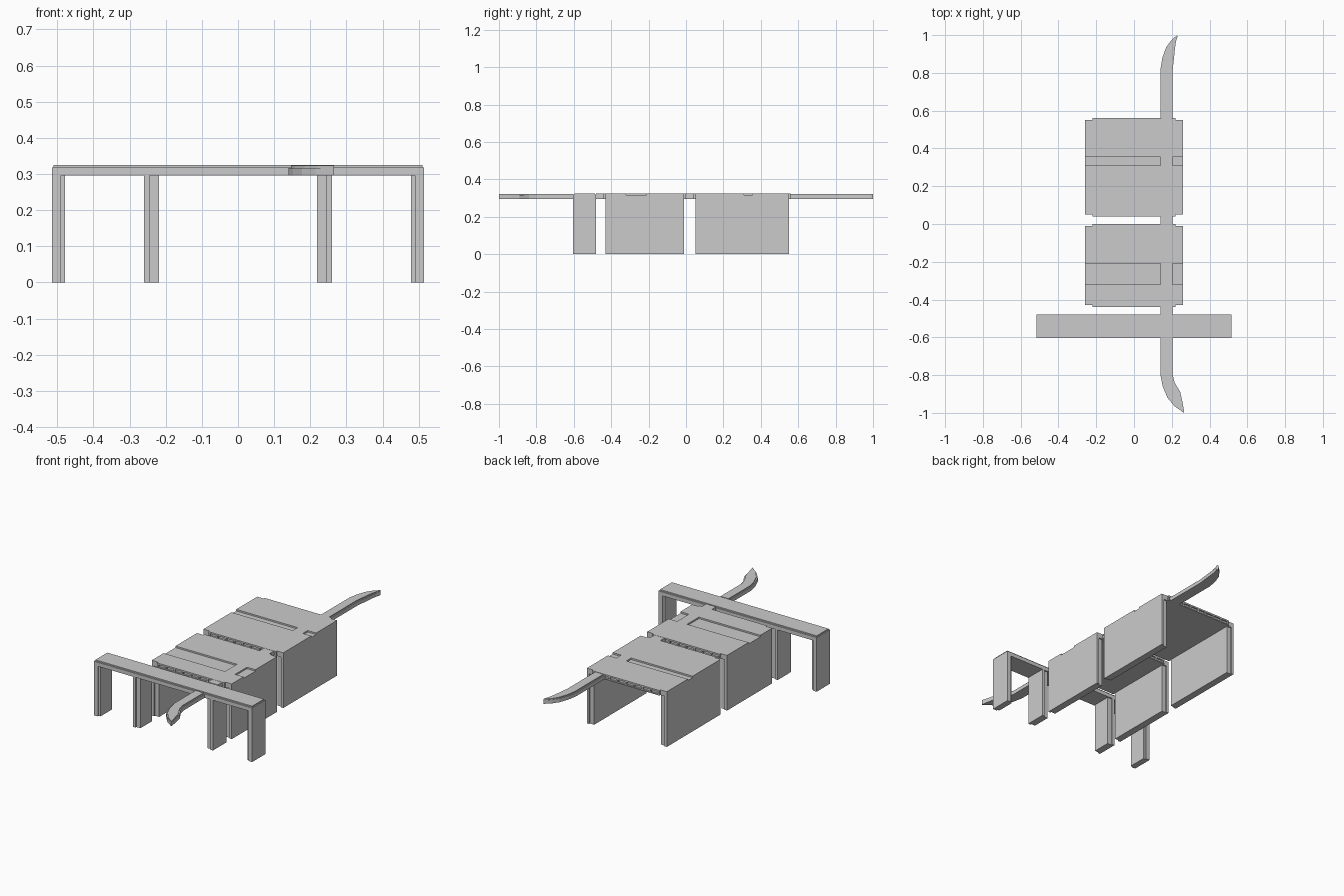
import bpy

if "Cube" in bpy.data.objects:
    bpy.data.objects.remove(bpy.data.objects["Cube"])

DECK_LOW, STEP, TOP = 0.295, 0.316, 0.325
STRIP = (0.14, 0.205)


def prism(name, outline, z0, z1):
    n = len(outline)
    verts = [(x, y, z0) for x, y in outline] + [(x, y, z1) for x, y in outline]
    faces = [tuple(range(n))[::-1], tuple(range(n, 2 * n))]
    faces += [(i, (i + 1) % n, n + (i + 1) % n, n + i) for i in range(n)]
    mesh = bpy.data.meshes.new(name)
    mesh.from_pydata(verts, [], faces)
    ob = bpy.data.objects.new(name, mesh)
    bpy.context.collection.objects.link(ob)
    return ob


def box(name, x0, x1, y0, y1, z0, z1):
    x0, x1 = sorted((x0, x1))
    return prism(name, [(x0, y0), (x1, y0), (x1, y1), (x0, y1)], z0, z1)


def platform(name, y0, y1, g0, g1):
    # Deck base, with raised panels leaving a shallow cross channel g0..g1
    box(name + "_deck", -0.26, 0.26, y0, y1, DECK_LOW, STEP)
    box(name + "_front_panel", -0.26, 0.26, y0, g0, STEP, TOP)
    box(name + "_back_panel", -0.26, 0.26, g1, y1, STEP, TOP)
    box(name + "_channel_divider", *STRIP, g0, g1, STEP, TOP)
    # Side walls with a slightly set back inner layer
    for s, side in ((-1, "left"), (1, "right")):
        box(f"{name}_{side}_wall", s * 0.245, s * 0.26, y0, y1, 0, DECK_LOW)
        box(f"{name}_{side}_wall_core", s * 0.218, s * 0.245, y0 + 0.008, y1 - 0.008, 0, DECK_LOW)
    # Edge beams: overhanging rim, bottom rail and small ribs between
    for edge, d, side in ((y0, -1, "front"), (y1, 1, "back")):
        a, b = sorted((edge, edge + d * 0.01))
        box(f"{name}_{side}_rim", -0.22, 0.22, a, b, STEP, TOP)
        box(f"{name}_{side}_rail", -0.22, 0.22, a, b, DECK_LOW, 0.301)
        for i in range(9):
            x = -0.215 + i * 0.05375
            box(f"{name}_{side}_rib", x - 0.004, x + 0.004, a, b, 0.301, STEP)


platform("large_platform", 0.05, 0.55, 0.31, 0.355)
platform("small_platform", -0.43, -0.01, -0.32, -0.21)

# Cross bridge: stepped beam on four legs
box("bridge_beam", -0.515, 0.515, -0.604, -0.48, DECK_LOW, 0.318)
box("bridge_top", -0.51, 0.51, -0.597, -0.487, 0.318, TOP)
for s, side in ((-1, "left"), (1, "right")):
    for outer, split, inner, kind in ((0.515, 0.49, 0.478, "outer"), (0.26, 0.245, 0.218, "inner")):
        box(f"bridge_{side}_{kind}_leg", s * outer, s * split, -0.604, -0.48, 0, DECK_LOW)
        box(f"bridge_{side}_{kind}_leg_core", s * split, s * inner, -0.596, -0.488, 0, DECK_LOW)

# Walkway links across the gaps
for y0, y1 in ((-0.01, 0.05), (-0.48, -0.43)):
    box("walkway_link", *STRIP, y0, y1, DECK_LOW, 0.324)

# Curved ramps at both ends, as (left x, right x) edges along y
back = ([(0.14, 0.55), (0.14, 0.82), (0.15, 0.88), (0.17, 0.935), (0.195, 0.97), (0.228, 1.0)],
        [(0.205, 0.55), (0.205, 0.82), (0.212, 0.88), (0.217, 0.93), (0.222, 0.965), (0.23, 0.99)])
front = ([(0.14, -0.604), (0.14, -0.8), (0.152, -0.86), (0.177, -0.92), (0.215, -0.965), (0.265, -1.0)],
         [(0.205, -0.604), (0.205, -0.8), (0.215, -0.84), (0.245, -0.89), (0.257, -0.945), (0.265, -0.99)])
for name, (left, right), flip in (("back_walkway", back, False), ("front_walkway", front, True)):
    outline = right + left[::-1]
    top = [tuple(p + (q - p) * 0.1 for p, q in zip(r, l)) for l, r in zip(left, right)]
    top += [tuple(p + (q - p) * 0.1 for p, q in zip(l, r)) for l, r in zip(left, right)][::-1]
    if flip:
        outline, top = outline[::-1], top[::-1]
    prism(name, outline, DECK_LOW, 0.317)
    prism(name + "_top", top, 0.317, 0.323)
